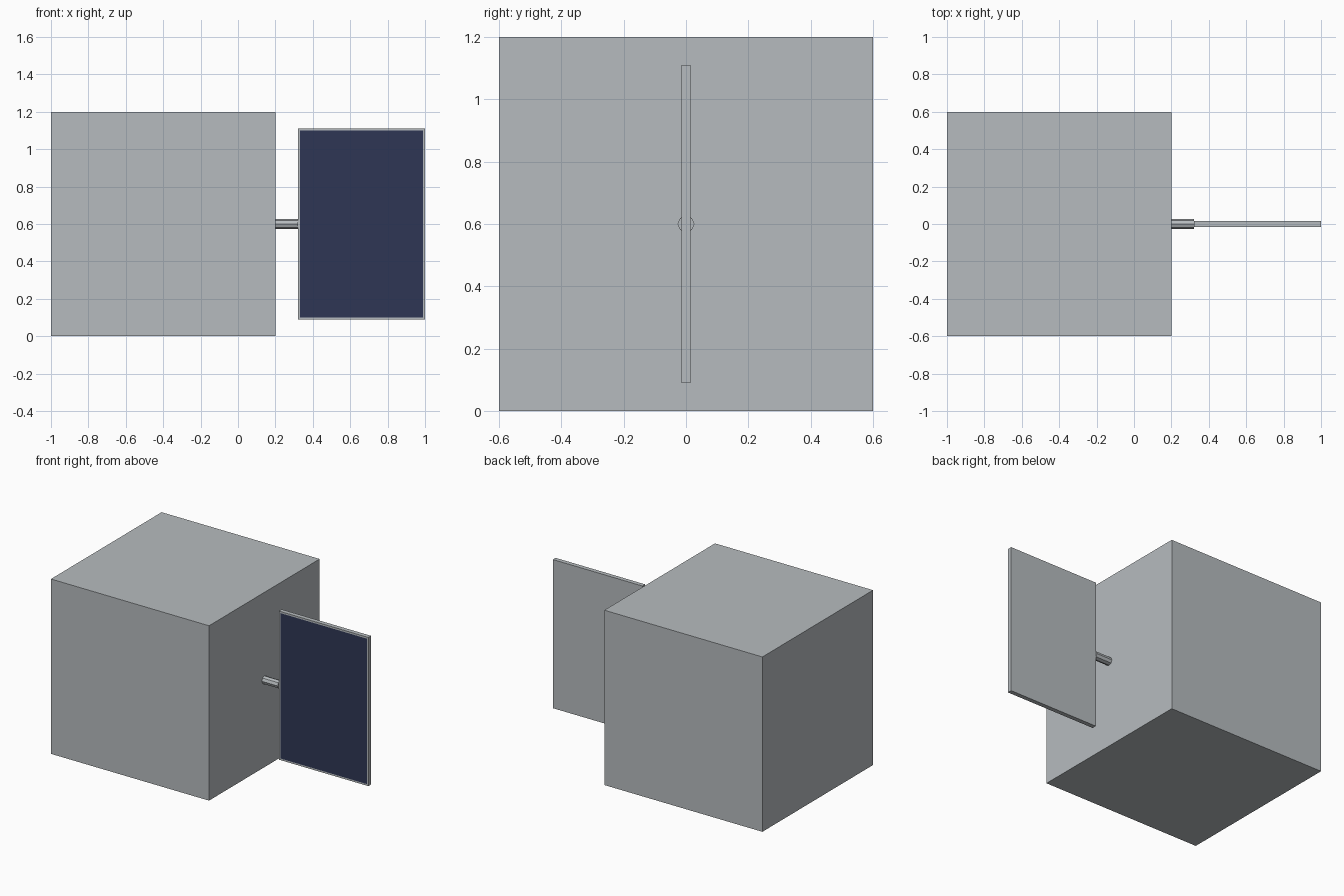
import bpy
import bmesh
import math

cube = bpy.data.objects.get("Cube")
if cube:
    bpy.data.objects.remove(cube, do_unlink=True)


def material(name, rgb):
    mat = bpy.data.materials.new(name)
    mat.use_nodes = True
    mat.diffuse_color = (*rgb, 1)
    mat.node_tree.nodes["Principled BSDF"].inputs["Base Color"].default_value = (*rgb, 1)
    return mat


grey = material("light grey", (0.47, 0.50, 0.52))
navy = material("dark navy", (0.028, 0.037, 0.09))


def box(name, size, location, mat):
    bpy.ops.mesh.primitive_cube_add(size=1, location=location)
    obj = bpy.context.object
    obj.name = name
    obj.scale = size
    bpy.ops.object.transform_apply(location=False, rotation=False, scale=True)
    obj.data.materials.append(mat)
    return obj


# Main cubic body
box("body", (1.2, 1.2, 1.2), (-0.4, 0, 0.6), grey)

# Eight-sided arm joining the body to the panel
bpy.ops.mesh.primitive_cylinder_add(vertices=8, radius=0.027, depth=0.12,
                                    location=(0.26, 0, 0.6),
                                    rotation=(0, math.pi / 2, 0))
arm = bpy.context.object
arm.name = "panel_arm"
arm.data.materials.append(grey)

# Thin panel with a dark face inset into its front
panel = box("solar_panel", (0.68, 0.03, 1.02), (0.66, 0, 0.6), grey)
panel.data.materials.append(navy)
bm = bmesh.new()
bm.from_mesh(panel.data)
front = [f for f in bm.faces if f.normal.y < -0.9]
bmesh.ops.inset_region(bm, faces=front, thickness=0.016)
for face in front:
    face.material_index = 1
bm.to_mesh(panel.data)
bm.free()
